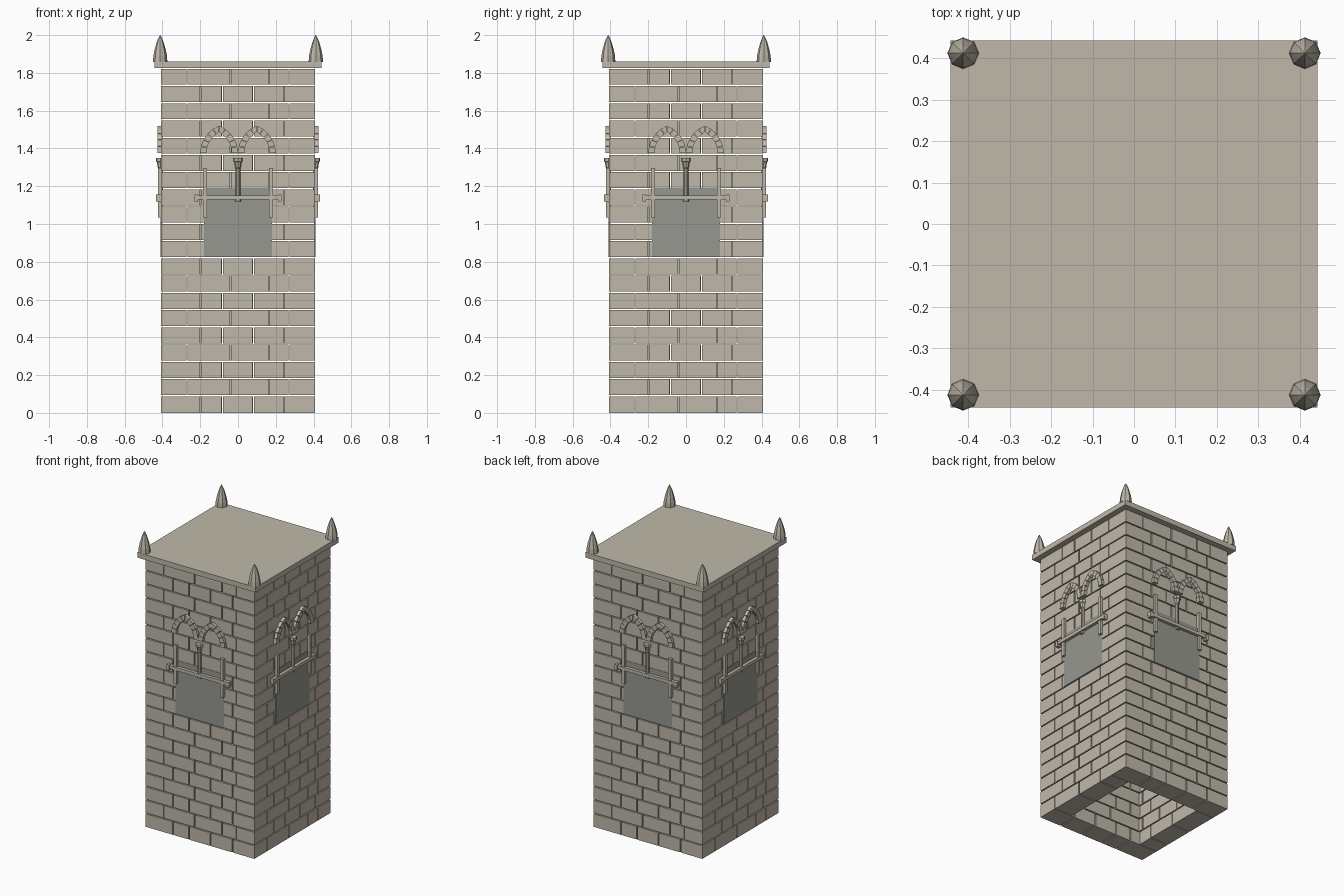
import bpy, bmesh, math
from mathutils import Matrix, Vector

cube = bpy.data.objects.get("Cube")
if cube:
    bpy.data.objects.remove(cube, do_unlink=True)


def material(name, rgb):
    m = bpy.data.materials.new(name)
    m.use_nodes = True
    m.diffuse_color = (*rgb, 1)
    m.node_tree.nodes["Principled BSDF"].inputs["Base Color"].default_value = (*rgb, 1)
    return m


STONE = material("warm stone", (0.53, 0.485, 0.402))
GREY = material("grey panel", (0.31, 0.31, 0.28))

HALF = 0.407      # half width of the shaft
WALL = 0.135      # wall thickness
ROWS = 20
COURSE = 1.825 / ROWS
GAP = 0.0035      # half of a joint


def box(bm, x0, x1, y0, y1, z0, z1):
    size = Matrix.Diagonal((x1 - x0, y1 - y0, z1 - z0, 1))
    centre = Matrix.Translation(((x0 + x1) / 2, (y0 + y1) / 2, (z0 + z1) / 2))
    bmesh.ops.create_cube(bm, size=1, matrix=centre @ size)


def lathe(bm, profile, x, y, sides):
    """Closed stack of rings from (radius, height) pairs."""
    rings = []
    for r, z in profile:
        rings.append([bm.verts.new((x + r * math.cos(math.tau * i / sides),
                                    y + r * math.sin(math.tau * i / sides), z))
                      for i in range(sides)])
    for a, b in zip(rings, rings[1:]):
        for i in range(sides):
            j = (i + 1) % sides
            bm.faces.new((a[i], a[j], b[j], b[i]))
    bm.faces.new(rings[0][::-1])
    bm.faces.new(rings[-1])


def finish(bm, name, mat, turn=0):
    bmesh.ops.recalc_face_normals(bm, faces=bm.faces[:])
    bm.transform(Matrix.Rotation(turn, 4, 'Z'))
    me = bpy.data.meshes.new(name)
    bm.to_mesh(me)
    bm.free()
    me.materials.append(mat)
    ob = bpy.data.objects.new(name, me)
    bpy.context.collection.objects.link(ob)
    return ob


# Brick courses: walls run corner to corner on alternate rows
LONG = (-HALF, -0.2, -0.083, 0.08, 0.244, HALF)
SHORT = (-HALF + WALL, -0.04, 0.164, HALF - WALL)


def brick_wall(name, turn, parity):
    bm = bmesh.new()
    for row in range(ROWS):
        full = row % 2 == parity
        cuts = LONG if full else SHORT
        z = row * COURSE
        for a, b in zip(cuts, cuts[1:]):
            left = a if a == -HALF else a + GAP
            right = b if b == HALF else b - GAP
            box(bm, left, right, -HALF, -HALF + WALL,
                z + (GAP if row else 0), z + COURSE - GAP)
    finish(bm, name, STONE, turn)


# Window dressing on one side
def window_panel(name, turn):
    bm = bmesh.new()
    box(bm, -0.18, 0.18, -HALF - 0.002, -HALF + 0.004, 0.825, 1.19)
    finish(bm, name, GREY, turn)


def window_frame(name, turn):
    bm = bmesh.new()
    for s in (-1, 1):
        box(bm, s * 0.175 - 0.011, s * 0.175 + 0.011, -0.424, -0.4, 1.035, 1.297)
        box(bm, s * 0.222 - 0.009, s * 0.222 + 0.009, -0.433, -0.4, 1.118, 1.155)
    box(bm, -0.232, 0.232, -0.43, -0.4, 1.13, 1.152)
    finish(bm, name, STONE, turn)


def centre_column(name, turn):
    bm = bmesh.new()
    lathe(bm, ((0.015, 1.118), (0.015, 1.128), (0.012, 1.135), (0.012, 1.295),
               (0.016, 1.3), (0.016, 1.31), (0.02, 1.328), (0.025, 1.332),
               (0.025, 1.35)), 0, -0.41, 8)
    finish(bm, name, STONE, turn)


def twin_arches(name, turn):
    outer, inner, spring = 0.155, 0.122, 1.375
    apex = math.acos((outer - 0.1) / outer)
    stones = 5
    bm = bmesh.new()
    for centre in (-0.1, 0.1):
        for side in (-1, 1):
            for k in range(stones):
                a0 = apex * k / stones + 0.008
                a1 = apex * (k + 1) / stones - 0.008
                outline = []
                for r, a in ((inner, a0), (outer, a0), (outer, a1), (inner, a1)):
                    # keep each half on its own side of the apex
                    dx = max(0.001, r * math.cos(a) - (outer - 0.1))
                    outline.append((centre + side * dx, spring + r * math.sin(a)))
                back = [bm.verts.new((x, -0.4, z)) for x, z in outline]
                front = [bm.verts.new((x, -0.427, z)) for x, z in outline]
                bm.faces.new(back)
                bm.faces.new(front[::-1])
                for i in range(4):
                    j = (i + 1) % 4
                    bm.faces.new((back[i], front[i], front[j], back[j]))
    finish(bm, name, STONE, turn)


for i, side in enumerate(("front", "left", "back", "right")):
    angle = i * math.pi / 2
    brick_wall(side + "_brick_wall", angle, i % 2)
    window_panel(side + "_window_panel", angle)
    window_frame(side + "_window_frame", angle)
    centre_column(side + "_window_column", angle)
    twin_arches(side + "_window_arches", angle)

# Roof slab
bm = bmesh.new()
box(bm, -0.443, 0.443, -0.443, 0.443, 1.825, 1.86)
finish(bm, "roof_slab", STONE)

# Pointed corner finials
for x, sx in ((-0.412, "right"), (0.412, "left")):
    for y, sy in ((-0.412, "front"), (0.412, "back")):
        bm = bmesh.new()
        lathe(bm, ((0.038, 1.858), (0.036, 1.89), (0.029, 1.925),
                   (0.018, 1.963), (0.007, 1.99), (0.001, 2.0)), x, y, 8)
        finish(bm, sy + "_" + sx + "_finial", STONE)
